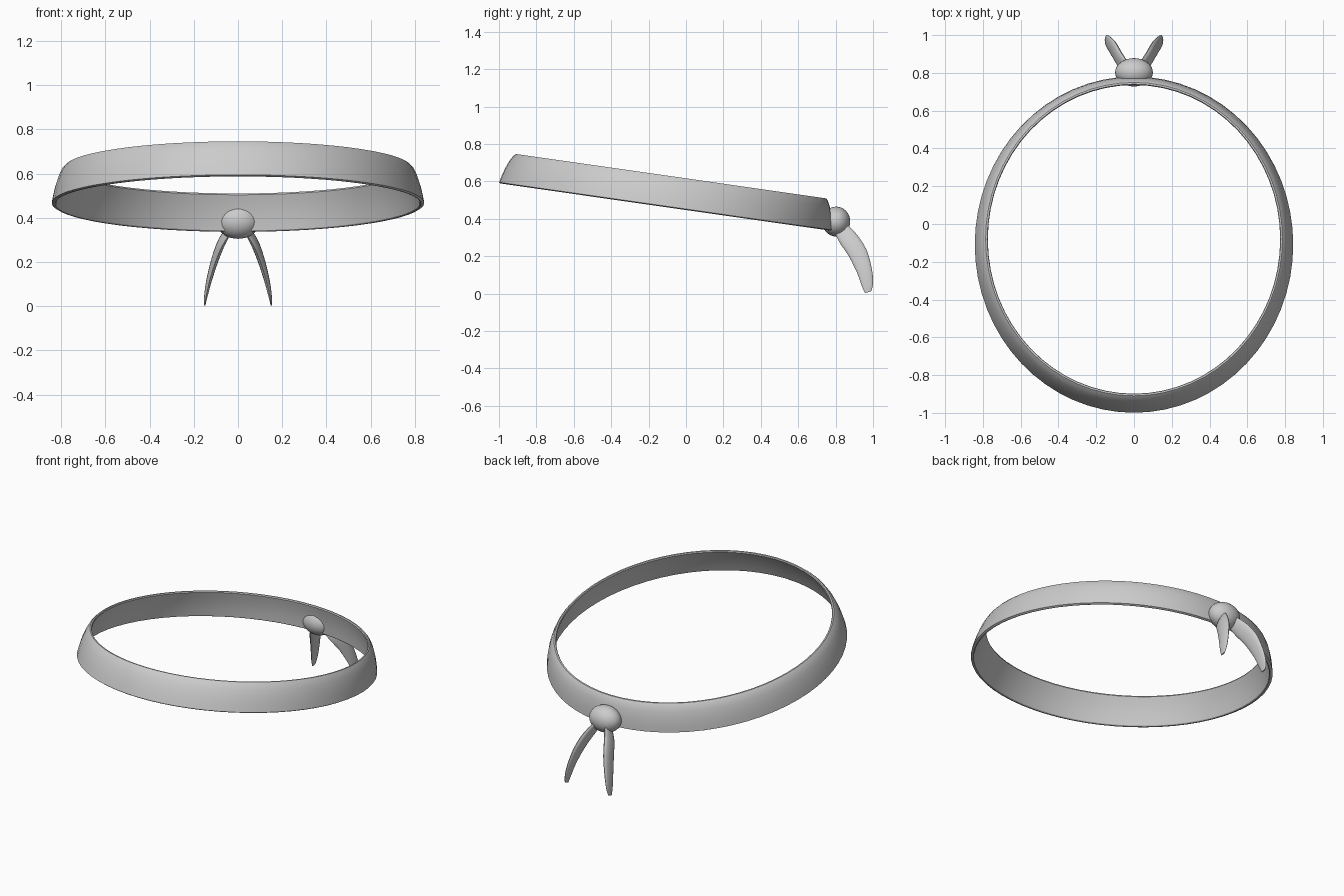
import bpy, bmesh, math
from mathutils import Vector

if "Cube" in bpy.data.objects:
    bpy.data.objects.remove(bpy.data.objects["Cube"])

cloth = bpy.data.materials.new("grey_cloth")
cloth.diffuse_color = (0.6, 0.6, 0.6, 1)
cloth.use_nodes = True
cloth.node_tree.nodes["Principled BSDF"].inputs["Base Color"].default_value = cloth.diffuse_color


def loft(name, rings, closed, angle):
    """Skin a list of equal vertex rings; closed joins last ring to first."""
    bm = bmesh.new()
    vs = [[bm.verts.new(p) for p in r] for r in rings]
    n = len(vs[0])
    pairs = list(zip(vs, vs[1:]))
    if closed:
        pairs.append((vs[-1], vs[0]))
    else:
        bm.faces.new(vs[0])
        bm.faces.new(vs[-1])
    for a, b in pairs:
        for i in range(n):
            j = (i + 1) % n
            bm.faces.new((a[i], a[j], b[j], b[i]))
    bmesh.ops.recalc_face_normals(bm, faces=bm.faces)
    me = bpy.data.meshes.new(name)
    bm.to_mesh(me)
    bm.free()
    ob = bpy.data.objects.new(name, me)
    bpy.context.collection.objects.link(ob)
    finish(ob, angle)
    return ob


def finish(ob, angle):
    ob.data.materials.append(cloth)
    bpy.ops.object.select_all(action='DESELECT')
    ob.select_set(True)
    bpy.context.view_layer.objects.active = ob
    bpy.ops.object.shade_smooth_by_angle(angle=math.radians(angle))


# Headband: closed (height, radius factor) profile swept round a tilted oval
profile = [(0, .991), (.03, 1.0), (.25, .992), (.5, .98), (.75, .963), (.92, .946),
           (1, .932), (1, .922), (.96, .918), (.75, .935), (.5, .952), (.25, .966),
           (.03, .976), (0, .982)]
SEG, SLOPE = 64, 0.143
low, high = Vector((0, -.11, .4625)), Vector((0, -.08, .6275))
rings = []
for t, k in profile:
    c = low.lerp(high, t)
    ring = []
    for i in range(SEG):
        a = math.tau * i / SEG
        y = .89 * k * math.sin(a)
        ring.append(c + Vector((.843 * k * math.cos(a), y, -SLOPE * y)))
    rings.append(ring)
loft("headband", rings, True, 30)

# Knot at the back
bpy.ops.mesh.primitive_uv_sphere_add(segments=32, ring_count=16, radius=1,
                                     location=(0, .803, .385))
knot = bpy.context.object
knot.name = "knot"
knot.scale = (.1, .075, .08)
bpy.ops.object.transform_apply(location=False, rotation=False, scale=True)
finish(knot, 30)


# Knot tails: x, lower edge (y, z), upper edge (y, z), half thickness
tail = [(.03, .79, .34, .85, .38, .012), (.07, .82, .275, .91, .32, .018),
        (.102, .87, .2, .965, .235, .017), (.13, .915, .11, .994, .13, .013),
        (.145, .94, .04, 1.0, .055, .008), (.151, .957, .002, .99, .012, .004)]


def catmull(rows, steps):
    """Smooth the section table with a Catmull-Rom spline."""
    out = []
    for i in range(len(rows) - 1):
        p0, p1, p2 = rows[max(i - 1, 0)], rows[i], rows[i + 1]
        p3 = rows[min(i + 2, len(rows) - 1)]
        for s in range(steps):
            t = s / steps
            out.append([.5 * (2 * b + (c - a) * t + (2 * a - 5 * b + 4 * c - d) * t * t
                              + (3 * b - a - 3 * c + d) * t ** 3)
                        for a, b, c, d in zip(p0, p1, p2, p3)])
    return out + [list(rows[-1])]


for side, label in ((-1, "left"), (1, "right")):
    rings = []
    for x, y0, z0, y1, z1, h in catmull(tail, 3):
        lo, hi = Vector((side * x, y0, z0)), Vector((side * x, y1, z1))
        mid, wide = (lo + hi) / 2, (hi - lo) / 2
        rings.append([mid + wide * math.cos(a) + Vector((h * math.sin(a), 0, 0))
                      for a in (math.tau * i / 16 for i in range(16))])
    loft(label + "_knot_tail", rings, False, 40)
